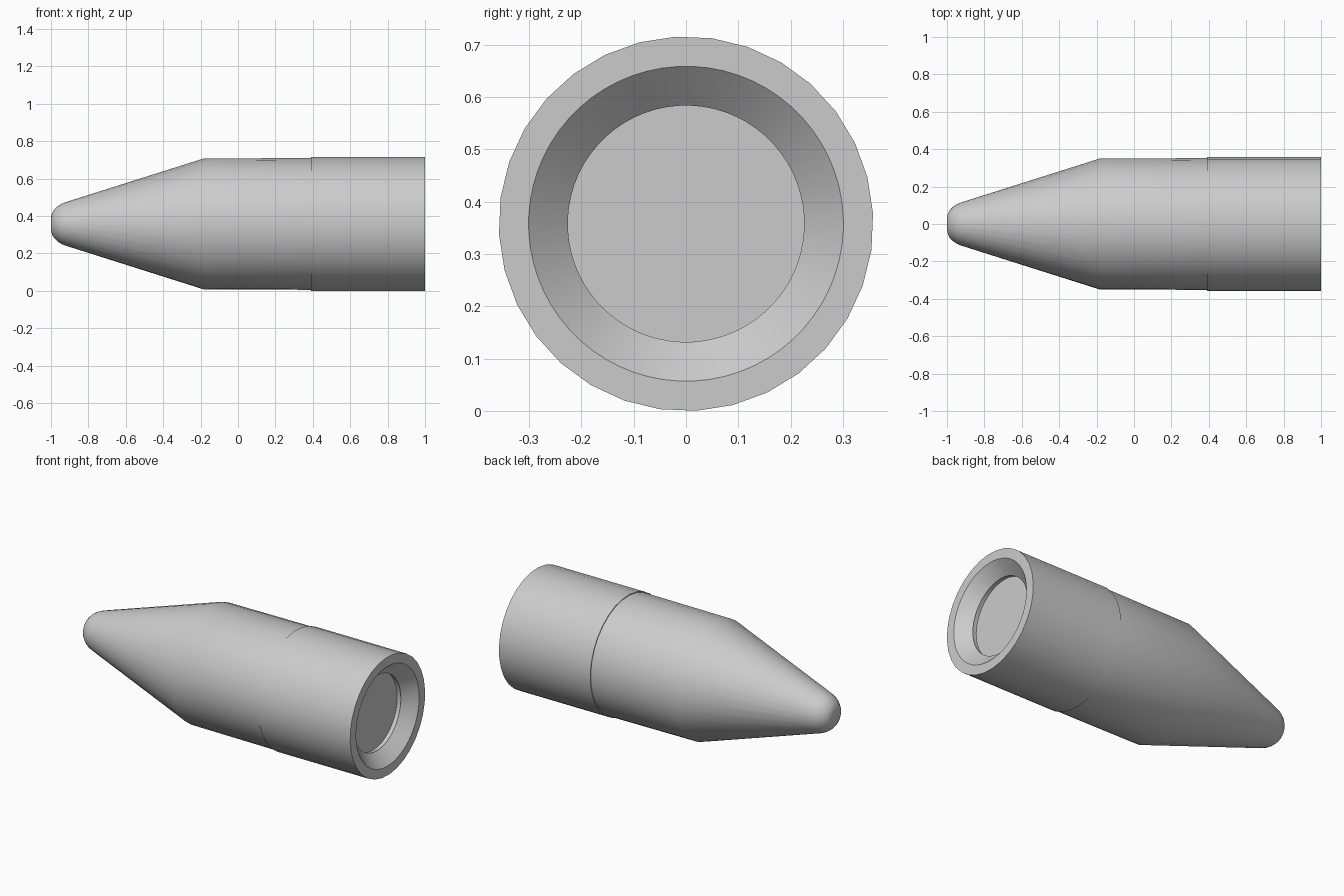
import bpy
import bmesh
import math
from mathutils import Matrix

RADIUS = 0.358          # outer radius, also the height of the axis
TWIST = math.radians(3.2)

cube = bpy.data.objects.get("Cube")
if cube:
    bpy.data.objects.remove(cube, do_unlink=True)

grey = bpy.data.materials.new("plain grey")
grey.use_nodes = True
colour = (0.6, 0.6, 0.6, 1)
grey.diffuse_color = colour
grey.node_tree.nodes["Principled BSDF"].inputs["Base Color"].default_value = colour


def lathe(name, profile, sides):
    """Closed solid turned round the x axis from (x, radius) points."""
    bm = bmesh.new()
    rings = []
    for x, r in profile:
        ring = []
        for i in range(sides):
            a = TWIST + math.tau * i / sides
            ring.append(bm.verts.new((x, r * math.cos(a), RADIUS + r * math.sin(a))))
        rings.append(ring)
    for a, b in zip(rings, rings[1:]):
        for i in range(sides):
            j = (i + 1) % sides
            bm.faces.new((a[i], a[j], b[j], b[i]))
    bm.faces.new(rings[0])
    bm.faces.new(rings[-1])
    bmesh.ops.recalc_face_normals(bm, faces=bm.faces)
    mesh = bpy.data.meshes.new(name)
    bm.to_mesh(mesh)
    bm.free()
    mesh.materials.append(grey)
    obj = bpy.data.objects.new(name, mesh)
    bpy.context.collection.objects.link(obj)
    return obj


def activate(obj):
    bpy.ops.object.select_all(action='DESELECT')
    obj.select_set(True)
    bpy.context.view_layer.objects.active = obj


# Rounded nose, taper and slightly narrower front barrel
front = lathe("tapered_nose", [
    (-1.0, 0.035), (-0.995, 0.055), (-0.985, 0.074), (-0.965, 0.094),
    (-0.945, 0.107), (-0.92, 0.117), (-0.185, 0.35), (0.4, 0.353)], 32)

# Rear sleeve
rear = lathe("rear_sleeve", [(0.39, RADIUS), (1.0, RADIUS)], 32)

# Dished recess with a sunken flat floor, cut into the rear end
slope = (0.301 - 0.226) / 0.07
cutter = lathe("recess_cutter", [
    (0.902, 0.232), (0.93, 0.232), (0.93, 0.226),
    (1.0, 0.301), (1.02, 0.301 + 0.02 * slope)], 64)
cutter.hide_render = True
cut = rear.modifiers.new("recess", 'BOOLEAN')
cut.operation = 'DIFFERENCE'
cut.solver = 'EXACT'
cut.object = cutter
activate(rear)
bpy.ops.object.modifier_apply(modifier=cut.name)
bpy.data.objects.remove(cutter, do_unlink=True)

# Smooth shading with crisp rims
for obj in (front, rear):
    activate(obj)
    bpy.ops.object.shade_smooth_by_angle(angle=math.radians(35))
